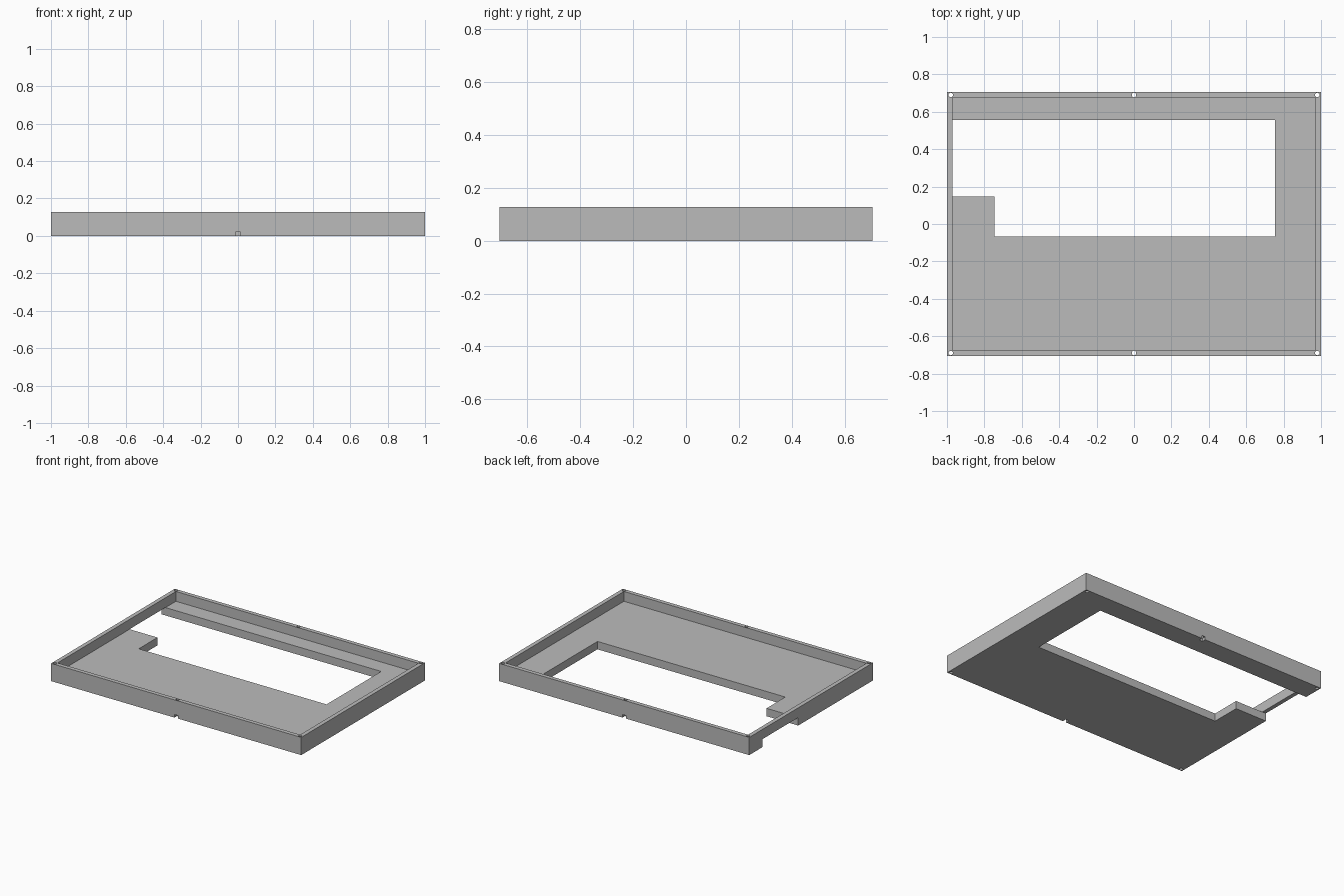
import bpy
import bmesh

cube = bpy.data.objects.get("Cube")
if cube:
    bpy.data.objects.remove(cube, do_unlink=True)

X, Y, H = 1.0, 0.706, 0.128      # outer half sizes and height
INNER_X, INNER_Y = 0.97, 0.676   # inside of the rim
FLOOR = 0.057                    # floor thickness

grey = bpy.data.materials.new("plain grey")
grey.use_nodes = True
grey.diffuse_color = (0.5, 0.5, 0.5, 1)
bsdf = next(n for n in grey.node_tree.nodes if n.type == 'BSDF_PRINCIPLED')
bsdf.inputs["Base Color"].default_value = (0.5, 0.5, 0.5, 1)


def prism(name, outline, z0, z1):
    """Extrude a flat outline from z0 to z1."""
    bm = bmesh.new()
    face = bm.faces.new([bm.verts.new((x, y, z0)) for x, y in outline])
    top = bmesh.ops.extrude_face_region(bm, geom=[face])["geom"]
    verts = [v for v in top if isinstance(v, bmesh.types.BMVert)]
    bmesh.ops.translate(bm, verts=verts, vec=(0, 0, z1 - z0))
    bmesh.ops.recalc_face_normals(bm, faces=bm.faces)
    mesh = bpy.data.meshes.new(name)
    bm.to_mesh(mesh)
    bm.free()
    mesh.materials.append(grey)
    obj = bpy.data.objects.new(name, mesh)
    bpy.context.scene.collection.objects.link(obj)
    return obj


def rect(x0, x1, y0, y1):
    return [(x0, y0), (x1, y0), (x1, y1), (x0, y1)]


def cut(target, cutter):
    """Subtract a cutter from the target, then discard it."""
    cutter.hide_render = True
    mod = target.modifiers.new("cut", 'BOOLEAN')
    mod.operation = 'DIFFERENCE'
    mod.solver = 'EXACT'
    mod.object = cutter
    bpy.context.view_layer.objects.active = target
    bpy.ops.object.modifier_apply(modifier=mod.name)
    bpy.data.objects.remove(cutter, do_unlink=True)


# Tray block
tray = prism("tray", rect(-X, X, -Y, Y), 0, H)

# Stepped floor opening, running out under the right-hand rim
opening = [(-1.1, 0.147), (-0.747, 0.147), (-0.747, -0.067),
           (0.755, -0.067), (0.755, 0.557), (-1.1, 0.557)]
cut(tray, prism("opening_cutter", opening, -0.1, FLOOR + 0.0005))

# Hollow inside the rim
cut(tray, prism("hollow_cutter", rect(-INNER_X, INNER_X, -INNER_Y, INNER_Y), FLOOR, 0.3))

# Screw holes at the corners and mid sides
for x in (-0.98, 0, 0.98):
    for y in (-0.69, 0.69):
        bpy.ops.mesh.primitive_cylinder_add(vertices=24, radius=0.012, depth=1, location=(x, y, 0))
        cut(tray, bpy.context.object)

# Small slots under the front and back edges
for side in (-1, 1):
    y0, y1 = sorted((side * 0.678, side * 0.8))
    cut(tray, prism("slot_cutter", rect(-0.014, 0.014, y0, y1), -0.1, 0.022))

# Keep a single material slot
tray.data.materials.clear()
tray.data.materials.append(grey)
for p in tray.data.polygons:
    p.material_index = 0
    p.use_smooth = False
